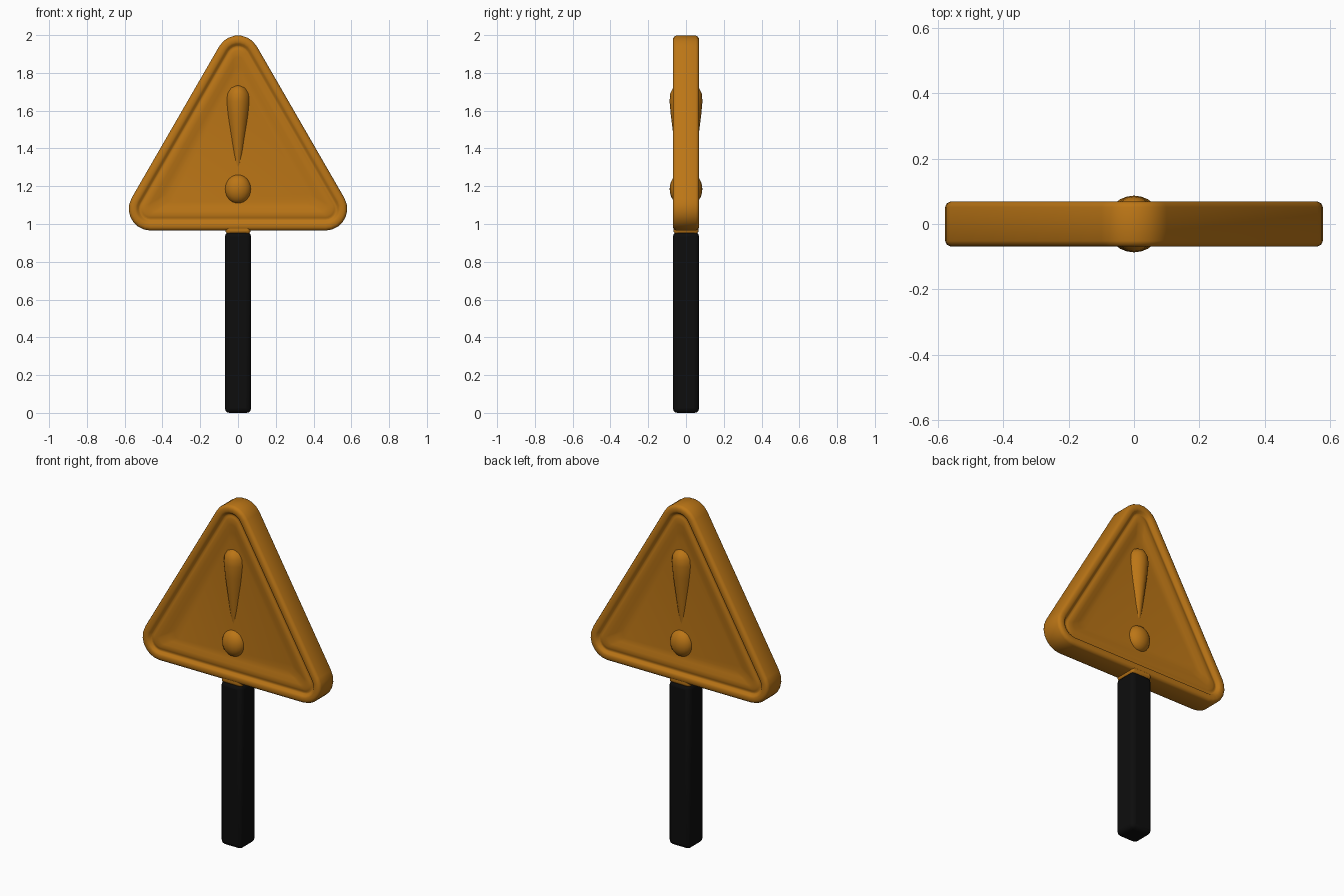
import bpy, bmesh, math
from mathutils import Vector

default = bpy.data.objects.get("Cube")
if default:
    bpy.data.objects.remove(default, do_unlink=True)


def material(name, color):
    m = bpy.data.materials.new(name)
    m.use_nodes = True
    m.diffuse_color = color
    m.node_tree.nodes["Principled BSDF"].inputs["Base Color"].default_value = color
    return m


orange = material("amber_orange", (0.50, 0.18, 0.008, 1))
black = material("post_black", (0.004, 0.004, 0.004, 1))


def finish(bm, name, mat, angle=50):
    bmesh.ops.recalc_face_normals(bm, faces=bm.faces)
    mesh = bpy.data.meshes.new(name)
    bm.to_mesh(mesh)
    bm.free()
    obj = bpy.data.objects.new(name, mesh)
    bpy.context.collection.objects.link(obj)
    mesh.materials.append(mat)
    bpy.ops.object.select_all(action='DESELECT')
    obj.select_set(True)
    bpy.context.view_layer.objects.active = obj
    bpy.ops.object.shade_smooth_by_angle(angle=math.radians(angle))
    return obj


def loft(bm, loops):
    """Join closed loops of points with quads and cap both ends."""
    rings = [[bm.verts.new(p) for p in loop] for loop in loops]
    for a, b in zip(rings, rings[1:]):
        for i in range(len(a)):
            j = (i + 1) % len(a)
            bm.faces.new((a[i], a[j], b[j], b[i]))
    bm.faces.new(rings[0])
    bm.faces.new(rings[-1])


# Sign board: a rounded triangle stepped inwards through rim, groove and panel
CENTRE_Z, REACH, RADIUS, MIN_RADIUS, STEPS = 1.348, 0.535, 0.115, 0.03, 7


def triangle_loop(inset, y):
    radius = max(RADIUS - inset, MIN_RADIUS)
    reach = REACH - 2 * (inset - (RADIUS - radius))
    points = []
    for corner in range(3):
        mid = math.radians(90 + 120 * corner)
        for s in range(STEPS + 1):
            a = mid + math.radians(120) * (s / STEPS - 0.5)
            points.append((reach * math.cos(mid) + radius * math.cos(a), y,
                           CENTRE_Z + reach * math.sin(mid) + radius * math.sin(a)))
    return points


section = [(0, 0.052), (0.005, 0.063), (0.016, 0.069), (0.034, 0.069),
           (0.044, 0.065), (0.052, 0.054), (0.06, 0.052), (0.068, 0.055),
           (0.08, 0.058), (0.10, 0.056), (0.125, 0.048), (0.15, 0.044)]
bm = bmesh.new()
loft(bm, [triangle_loop(d, -y) for d, y in reversed(section)]
     + [triangle_loop(d, y) for d, y in section])
finish(bm, "sign_board", orange)

# Exclamation marks on both faces: tapered stroke and round dot
stroke = [(1.24, 0.012), (1.30, 0.022), (1.40, 0.038), (1.50, 0.052), (1.58, 0.063),
          (1.65, 0.070), (1.69, 0.066), (1.72, 0.048), (1.735, 0.02)]
for side, label in ((-1, "front"), (1, "back")):
    bm = bmesh.new()
    loops = []
    for z, r in stroke:
        depth = 0.024 + 0.9 * r if z < 1.66 else 0.087 * (r / 0.07) ** 0.6
        loops.append([(r * math.cos(math.tau * i / 20),
                       side * depth * max(0, math.sin(math.tau * i / 20))
                       + side * 0.01 * min(0, math.sin(math.tau * i / 20)), z)
                      for i in range(20)])
    loft(bm, loops)
    finish(bm, label + "_exclamation_stroke", orange, 70)

    bm = bmesh.new()
    bmesh.ops.create_uvsphere(bm, u_segments=20, v_segments=12, radius=0.07)
    bmesh.ops.scale(bm, vec=Vector((1, 0.75, 1.1)), verts=bm.verts)
    bmesh.ops.translate(bm, vec=Vector((0, side * 0.034, 1.185)), verts=bm.verts)
    finish(bm, label + "_exclamation_dot", orange, 70)


# Post and the collar under the board: square bars with rounded corners
def bar(name, mat, half, low, high, bevel):
    bm = bmesh.new()
    bmesh.ops.create_cube(bm, size=1)
    bmesh.ops.scale(bm, vec=Vector((2 * half, 2 * half, high - low)), verts=bm.verts)
    bmesh.ops.translate(bm, vec=Vector((0, 0, (low + high) / 2)), verts=bm.verts)
    obj = finish(bm, name, mat)
    mod = obj.modifiers.new("rounded_edges", 'BEVEL')
    mod.width = bevel
    mod.segments = 3
    return obj


bar("post", black, 0.069, 0, 0.957, 0.024)
bar("post_collar", orange, 0.066, 0.948, 0.99, 0.015)
